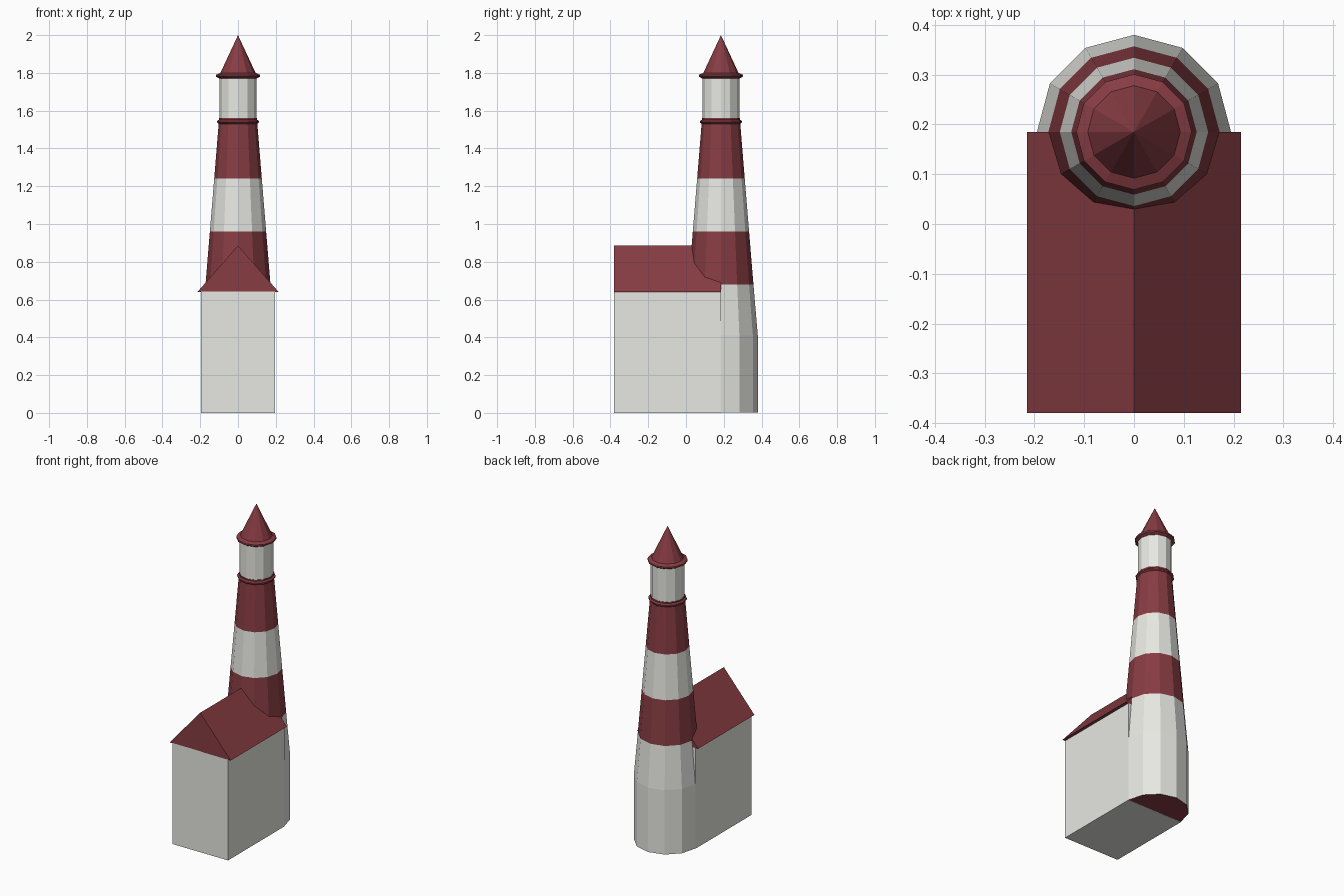
import bpy, bmesh
from math import sin, cos, pi

if "Cube" in bpy.data.objects:
    bpy.data.objects.remove(bpy.data.objects["Cube"])

SIDES = 12
TOWER_Y = 0.185


def material(name, rgb):
    m = bpy.data.materials.new(name)
    m.diffuse_color = (*rgb, 1)
    m.use_nodes = True
    m.node_tree.nodes["Principled BSDF"].inputs["Base Color"].default_value = m.diffuse_color
    return m


RED = material("red_paint", (0.24, 0.045, 0.055))
WHITE = material("white_paint", (0.80, 0.80, 0.76))


def finish(name, bm, mats):
    bmesh.ops.recalc_face_normals(bm, faces=bm.faces[:])
    me = bpy.data.meshes.new(name)
    bm.to_mesh(me)
    bm.free()
    for m in mats:
        me.materials.append(m)
    ob = bpy.data.objects.new(name, me)
    bpy.context.collection.objects.link(ob)
    return ob


def lathe(name, profile, mats, bands=None):
    """Twelve-sided solid from (radius, z) rings; bands = material index per segment."""
    bm = bmesh.new()
    rings = []
    for r, z in profile:
        if r == 0:
            rings.append([bm.verts.new((0, TOWER_Y, z))] * SIDES)
        else:
            rings.append([bm.verts.new((r * cos(2 * pi * i / SIDES),
                                        TOWER_Y + r * sin(2 * pi * i / SIDES), z))
                          for i in range(SIDES)])
    for k, (a, b) in enumerate(zip(rings, rings[1:])):
        for i in range(SIDES):
            j = (i + 1) % SIDES
            corners = list(dict.fromkeys((a[i], a[j], b[j], b[i])))
            bm.faces.new(corners).material_index = bands[k] if bands else 0
    for ring in (rings[0], rings[-1]):
        if ring[0] is not ring[1]:
            bm.faces.new(ring)
    return finish(name, bm, mats)


def prism(name, outline, y0, y1, mat):
    """Extrude an (x, z) outline along y."""
    bm = bmesh.new()
    face = bm.faces.new([bm.verts.new((x, y0, z)) for x, z in outline])
    out = bmesh.ops.extrude_face_region(bm, geom=[face])
    moved = [v for v in out["geom"] if isinstance(v, bmesh.types.BMVert)]
    bmesh.ops.translate(bm, verts=moved, vec=(0, y1 - y0, 0))
    return finish(name, bm, [mat])


# Striped tower shaft (base sits a hair above the house floor; its cap is red)
lathe("tower_shaft",
      [(0.195, 0.001), (0.195, 0.41), (0.172, 0.68), (0.149, 0.96),
       (0.126, 1.24), (0.102, 1.535)],
      [RED, WHITE], [1, 1, 0, 1, 0])

# Gallery ring under the lantern
lathe("gallery_ring",
      [(0.102, 1.53), (0.111, 1.537), (0.111, 1.545), (0.101, 1.552), (0.101, 1.56)],
      [RED])

# Lantern room
lathe("lantern_room", [(0.098, 1.55), (0.098, 1.785)], [WHITE])

# Pointed lantern roof with a thin brim
lathe("lantern_roof",
      [(0.099, 1.77), (0.116, 1.78), (0.116, 1.79), (0.093, 1.80), (0, 2.0)],
      [RED])

# Keeper's house: walls and gabled roof
prism("house_walls", [(-0.196, 0), (0.196, 0), (0.196, 0.642), (-0.196, 0.642)],
      -0.38, 0.185, WHITE)
prism("house_roof", [(-0.215, 0.64), (0.215, 0.64), (0, 0.886)], -0.38, 0.185, RED)
